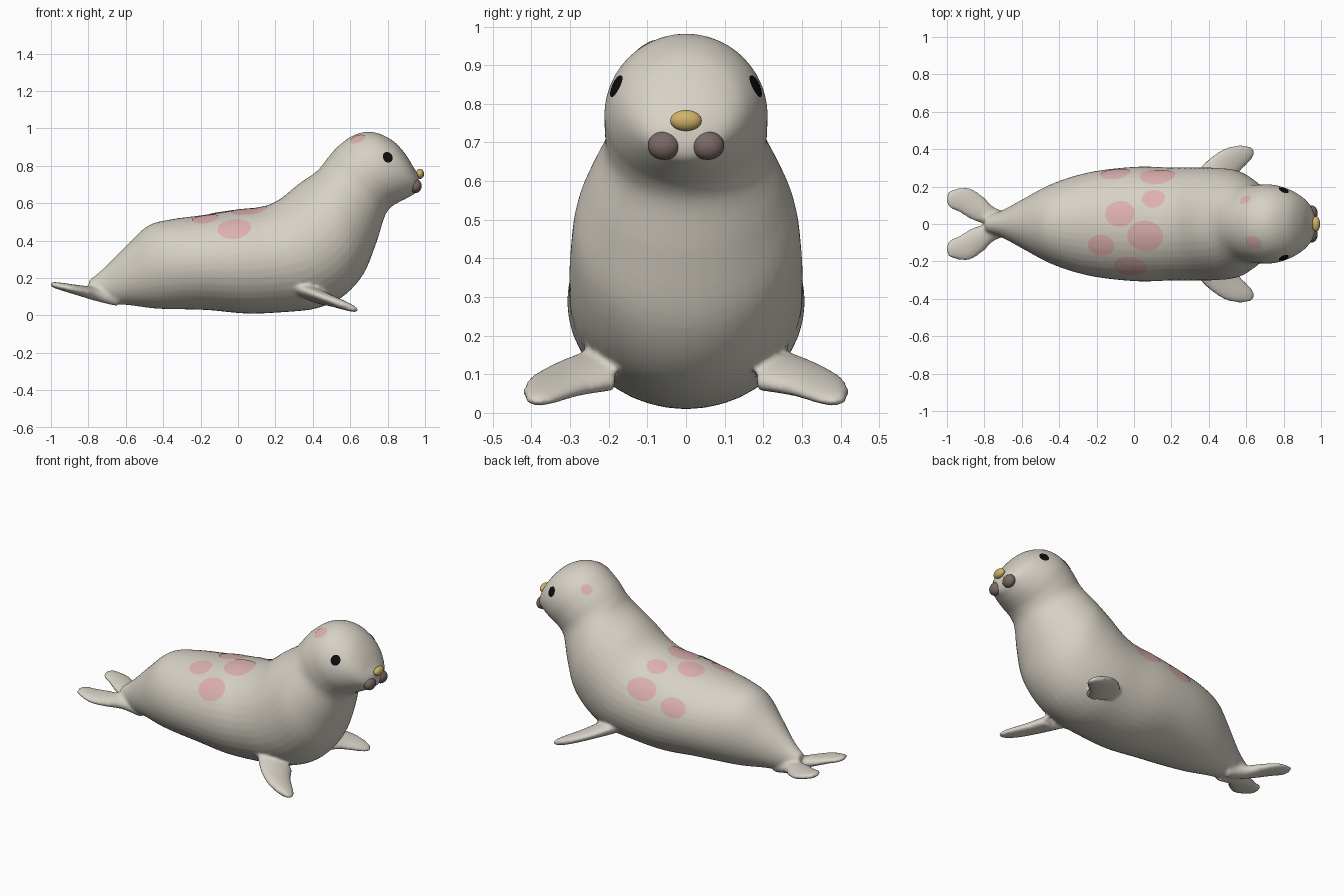
import bpy, bmesh, math
from mathutils import Vector
from mathutils.bvhtree import BVHTree

if "Cube" in bpy.data.objects:
    bpy.data.objects.remove(bpy.data.objects["Cube"])


def material(name, rgb):
    m = bpy.data.materials.new(name)
    m.diffuse_color = (*rgb, 1)
    m.use_nodes = True
    m.node_tree.nodes["Principled BSDF"].inputs["Base Color"].default_value = m.diffuse_color
    return m


FUR = material("cream_fur", (0.68, 0.64, 0.56))
PINK = material("pink_spot", (0.72, 0.44, 0.43))
BLACK = material("eye_black", (0.004, 0.004, 0.004))
GOLD = material("nose_gold", (0.62, 0.45, 0.14))
BROWN = material("muzzle_brown", (0.19, 0.14, 0.13))


def add_object(name, bm, mat):
    bmesh.ops.recalc_face_normals(bm, faces=bm.faces)
    for f in bm.faces:
        f.smooth = True
    me = bpy.data.meshes.new(name)
    bm.to_mesh(me)
    bm.free()
    me.materials.append(mat)
    ob = bpy.data.objects.new(name, me)
    bpy.context.collection.objects.link(ob)
    return ob


def loft(bm, rings, seg=40, steps=5):
    """Elliptic rings (edge A, edge B, half-width vector), smoothly interpolated."""
    def spline(a, b, c, d, t):
        return 0.5 * (2 * b + (c - a) * t + (2 * a - 5 * b + 4 * c - d) * t ** 2
                      + (3 * b - a - 3 * c + d) * t ** 3)
    n = len(rings)
    dense = []
    for i in range(n - 1):
        q = [rings[max(0, min(n - 1, i + k))] for k in (-1, 0, 1, 2)]
        for s in range(steps):
            dense.append([spline(*(r[j] for r in q), s / steps) for j in range(3)])
    dense.append(rings[-1])
    loops = []
    for a, b, side in dense:
        loops.append([bm.verts.new((a + b) / 2 + (a - b) / 2 * math.cos(t) + side * math.sin(t))
                      for t in (2 * math.pi * k / seg for k in range(seg))])
    for u, v in zip(loops, loops[1:]):
        for k in range(seg):
            j = (k + 1) % seg
            bm.faces.new((u[k], u[j], v[j], v[k]))
    bm.faces.new(loops[0][::-1])
    bm.faces.new(loops[-1])


# Torso, neck and head: back x, z, belly x, z, half width
TORSO = [
    (-.80, .185, -.79, .10, .04), (-.72, .25, -.70, .065, .07),
    (-.60, .37, -.58, .055, .135), (-.48, .48, -.44, .037, .205),
    (-.35, .515, -.30, .033, .255), (-.20, .535, -.15, .028, .288),
    (.00, .565, .05, .010, .307), (.12, .578, .25, .018, .303),
    (.22, .62, .42, .038, .303), (.32, .70, .56, .10, .30),
    (.40, .755, .67, .22, .288), (.44, .79, .74, .39, .25),
    (.47, .83, .785, .53, .212), (.53, .90, .82, .58, .211),
    (.62, .965, .86, .605, .21), (.72, .981, .90, .625, .19),
    (.82, .94, .93, .642, .158), (.89, .87, .948, .652, .125),
    (.94, .79, .958, .664, .09), (.964, .755, .968, .69, .045),
]
# Flippers: outer edge x, y, inner edge x, y, half thickness
FRONT = [(.50, .18, .28, .22, .045), (.54, .25, .335, .28, .038),
         (.575, .29, .385, .335, .032), (.615, .33, .44, .378, .028),
         (.643, .37, .50, .41, .023), (.638, .408, .57, .422, .014)]
HIND = [(-.64, .06, -.66, .0, .04), (-.74, .085, -.78, .0, .037),
        (-.81, .15, -.86, .02, .03), (-.88, .193, -.93, .06, .024),
        (-.95, .19, -.99, .09, .018), (-.99, .175, -1.005, .135, .012)]

bm = bmesh.new()
loft(bm, [(Vector((a, 0, b)), Vector((c, 0, d)), Vector((0, w, 0))) for a, b, c, d, w in TORSO])
for s in (1, -1):
    for table, height in ((FRONT, lambda x: .14 - .36 * (x - .33)),
                          (HIND, lambda x: .105 - .22 * (x + .72))):
        loft(bm, [(Vector((a, s * b, height(a))), Vector((c, s * d, height(c))), Vector((0, 0, t)))
                  for a, b, c, d, t in table], seg=24)
body = add_object("body_with_flippers", bm, FUR)

# Fuse the parts into one skin with soft joints
remesh = body.modifiers.new("fuse", 'REMESH')
remesh.mode = 'VOXEL'
remesh.voxel_size = 0.01
remesh.use_smooth_shade = True
soft = body.modifiers.new("soften", 'SMOOTH')
soft.factor = 0.5
soft.iterations = 6
bpy.context.view_layer.update()
skin = BVHTree.FromObject(body, bpy.context.evaluated_depsgraph_get())


def patch(name, origin, direction, ru, rv, mat, lift=0.003):
    """Thin disc laid on the skin where a ray from origin lands."""
    hit, nor, _, _ = skin.ray_cast(Vector(origin), Vector(direction))
    u = (Vector((1, 0, 0)) - nor * nor.x).normalized()
    v = nor.cross(u)
    bm = bmesh.new()

    def place(r, t):
        p = hit + u * (ru * r * math.cos(t)) + v * (rv * r * math.sin(t))
        loc, n, _, _ = skin.ray_cast(p + nor * 0.1, -nor)
        return bm.verts.new((loc if loc else p) + nor * lift)
    seg, count = 32, 6
    centre = place(0, 0)
    loops = [[place(i / count, 2 * math.pi * k / seg) for k in range(seg)]
             for i in range(1, count + 1)]
    for k in range(seg):
        j = (k + 1) % seg
        bm.faces.new((centre, loops[0][k], loops[0][j]))
        for a, b in zip(loops, loops[1:]):
            bm.faces.new((a[k], b[k], b[j], a[j]))
    ob = add_object(name, bm, mat)
    if ob.data.polygons[0].normal.dot(nor) < 0:
        ob.data.flip_normals()


# Pink spots on the back and head
SPOTS = [(-.02, -.23, .09, .073), (.06, -.065, .097, .083), (-.175, -.115, .072, .06),
         (-.075, .055, .08, .07), (.105, .135, .063, .052), (.125, .255, .095, .068),
         (-.10, .27, .08, .058), (.595, .13, .034, .03), (.64, -.10, .044, .04)]
for i, (x, y, ru, rv) in enumerate(SPOTS):
    patch(f"spot_{i + 1}", (x, y, 2), (0, 0, -1), ru, rv, PINK)

# Eyes
for s, label in ((1, "left"), (-1, "right")):
    patch(f"eye_{label}", (.80, s, .845), (0, -s, 0), .028, .031, BLACK, 0.004)


def ellipsoid(name, centre, radii, mat):
    bm = bmesh.new()
    bmesh.ops.create_uvsphere(bm, u_segments=24, v_segments=16, radius=1)
    bmesh.ops.scale(bm, vec=radii, verts=bm.verts)
    bmesh.ops.translate(bm, vec=centre, verts=bm.verts)
    add_object(name, bm, mat)


# Nose and whisker pads
ellipsoid("nose", (.973, 0, .757), (.022, .041, .027), GOLD)
for s, label in ((1, "left"), (-1, "right")):
    ellipsoid(f"whisker_pad_{label}", (.95, s * .057, .692), (.032, .042, .037), BROWN)
